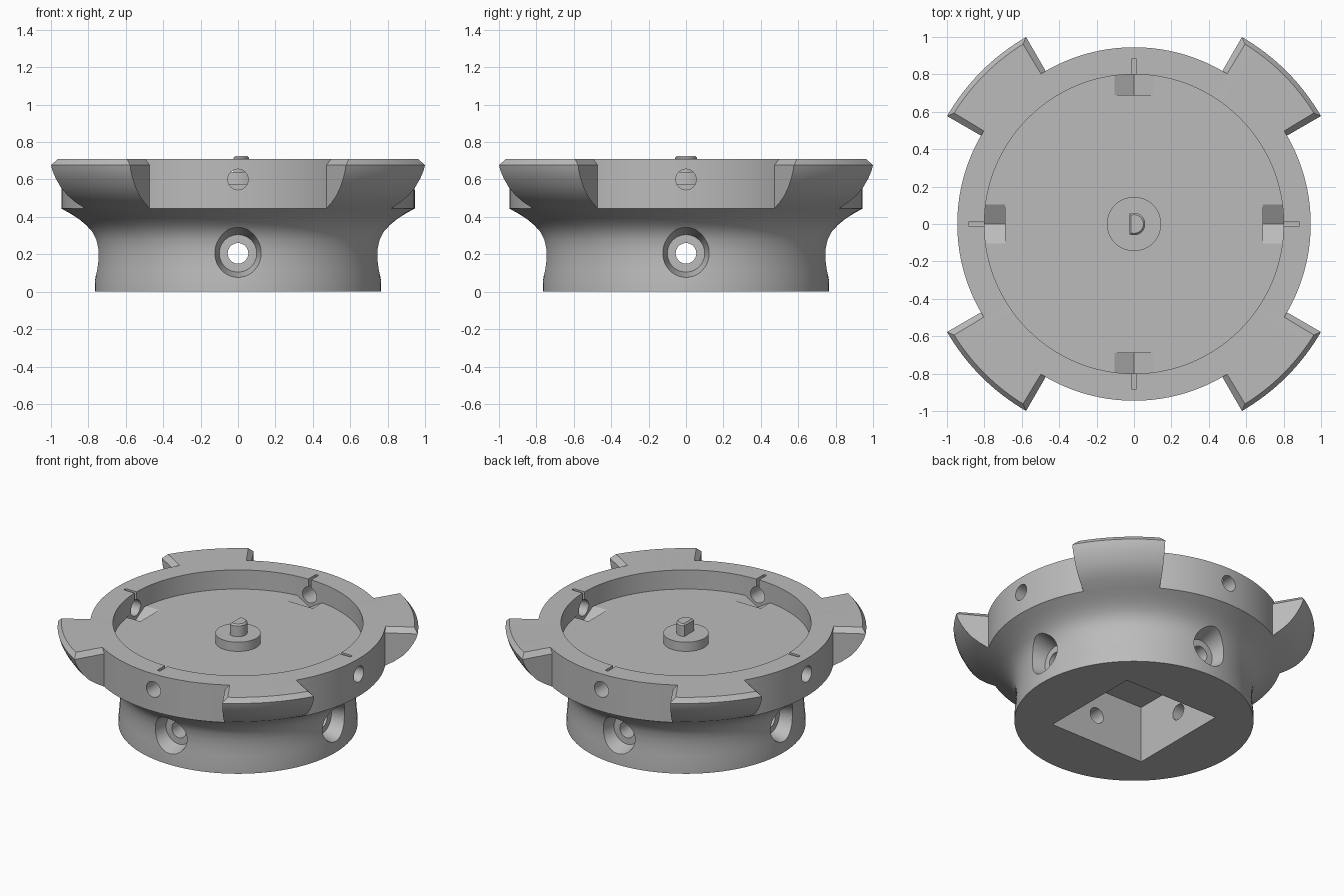
import bpy, bmesh
from math import radians, pi, cos, sin, acos
from mathutils import Matrix

cube = bpy.data.objects.get("Cube")
if cube:
    bpy.data.objects.remove(cube, do_unlink=True)

grey = bpy.data.materials.new("plain_grey")
grey.use_nodes = True
colour = (0.5, 0.5, 0.5, 1)
grey.diffuse_color = colour
grey.node_tree.nodes["Principled BSDF"].inputs["Base Color"].default_value = colour


def finish(name, bm):
    bmesh.ops.remove_doubles(bm, verts=bm.verts, dist=1e-4)
    bmesh.ops.recalc_face_normals(bm, faces=bm.faces)
    mesh = bpy.data.meshes.new(name)
    bm.to_mesh(mesh)
    bm.free()
    ob = bpy.data.objects.new(name, mesh)
    bpy.context.collection.objects.link(ob)
    mesh.materials.append(grey)
    return ob


def smooth(ob):
    bpy.ops.object.select_all(action='DESELECT')
    bpy.context.view_layer.objects.active = ob
    ob.select_set(True)
    bpy.ops.object.shade_smooth_by_angle(angle=radians(25))


def lathe(name, profile, steps=128):
    """Revolve an (r, z) profile whose ends lie on the axis."""
    bm = bmesh.new()
    vs = [bm.verts.new((r, 0, z)) for r, z in profile]
    es = [bm.edges.new(p) for p in zip(vs, vs[1:])]
    bmesh.ops.spin(bm, geom=vs + es, cent=(0, 0, 0), axis=(0, 0, 1),
                   angle=2 * pi, steps=steps)
    return finish(name, bm)


def prism(name, points, vec, matrix=Matrix()):
    """Extrude a flat outline along vec."""
    bm = bmesh.new()
    face = bm.faces.new([bm.verts.new(p) for p in points])
    ext = bmesh.ops.extrude_face_region(bm, geom=[face], use_keep_orig=True)
    moved = [g for g in ext["geom"] if isinstance(g, bmesh.types.BMVert)]
    bmesh.ops.translate(bm, verts=moved, vec=vec)
    bmesh.ops.transform(bm, matrix=matrix, verts=bm.verts)
    return finish(name, bm)


def radial_cone(name, r1, r2, d1, d2, z, turn):
    """Round cutter running outward from d1 to d2."""
    bm = bmesh.new()
    place = turn @ Matrix.Translation(((d1 + d2) / 2, 0, z)) @ Matrix.Rotation(pi / 2, 4, 'Y')
    bmesh.ops.create_cone(bm, cap_ends=True, segments=48, radius1=r1, radius2=r2,
                          depth=d2 - d1, matrix=place)
    return finish(name, bm)


def combine(target, tool, operation):
    mod = target.modifiers.new("combine", 'BOOLEAN')
    mod.operation, mod.object, mod.solver = operation, tool, 'EXACT'
    bpy.context.view_layer.objects.active = target
    bpy.ops.object.modifier_apply(modifier=mod.name)
    bpy.data.objects.remove(tool, do_unlink=True)


TOP, FLOOR, RIM = 0.71, 0.575, 0.945

# Waisted body with a shallow round tray on top
body = lathe("body", [
    (0, 0), (0.765, 0), (0.764, 0.06), (0.758, 0.12), (0.755, 0.18), (0.757, 0.23),
    (0.765, 0.28), (0.782, 0.32), (0.81, 0.355), (0.85, 0.388), (0.895, 0.417),
    (RIM, 0.445), (RIM, TOP), (0.8, TOP), (0.8, FLOOR), (0, FLOOR)])


# Corner lugs with chamfered top edges
def lug(angle):
    bm = bmesh.new()
    outline = [(0.85, TOP), (0.85, 0.445), (RIM, 0.445), (1.005, 0.479), (1.055, 0.516),
               (1.095, 0.56), (1.125, 0.605), (1.145, 0.645), (1.163, TOP)]
    vs = [bm.verts.new((r * cos(angle), r * sin(angle), z)) for r, z in outline]
    es = [bm.edges.new(p) for p in zip(vs, vs[1:] + vs[:1])]
    bmesh.ops.spin(bm, geom=vs + es, cent=(0, 0, 0), axis=(0, 0, 1),
                   angle=radians(30), steps=16)
    bmesh.ops.holes_fill(bm, edges=bm.edges, sides=0)
    bmesh.ops.recalc_face_normals(bm, faces=bm.faces)
    edges = []
    for e in bm.edges:
        level = all(abs(v.co.z - TOP) < 1e-4 for v in e.verts)
        outer = max(v.co.xy.length for v in e.verts) > 1.1
        if level and outer and e.calc_face_angle(0) > 1:
            edges.append(e)
    bmesh.ops.bevel(bm, geom=edges, offset=0.033, segments=1, affect='EDGES')
    return finish("lug", bm)


for i in range(4):
    combine(body, lug(radians(30 + 90 * i)), 'UNION')

# Square socket under the base
s = 0.37
combine(body, prism("socket", [(-s, -s, -0.1), (s, -s, -0.1), (s, s, -0.1), (-s, s, -0.1)],
                    (0, 0, 0.5)), 'DIFFERENCE')

# Screw holes, countersinks, tray notches and slots on all four sides
for i in range(4):
    turn = Matrix.Rotation(i * pi / 2, 4, 'Z')
    cutters = [
        radial_cone("base_hole", 0.055, 0.055, 0.2, 1.0, 0.205, turn),
        radial_cone("countersink", 0.1, 0.167, 0.66, 0.9, 0.205, turn),
        radial_cone("rim_hole", 0.055, 0.055, 0.74, 1.1, 0.6, turn),
        prism("notch", [(0.69, -0.105, FLOOR), (0.69, 0, FLOOR - 0.06),
                        (0.69, 0.105, FLOOR), (0.69, 0, FLOOR + 0.02)],
              (0.11, 0, 0), turn),
        prism("slot", [(0.77, -0.011, 0.6), (0.885, -0.011, 0.6),
                       (0.885, 0.011, 0.6), (0.77, 0.011, 0.6)], (0, 0, 0.2), turn),
    ]
    for tool in cutters:
        combine(body, tool, 'DIFFERENCE')
smooth(body)

# Central boss
boss = lathe("boss", [(0, FLOOR - 0.02), (0.145, FLOOR - 0.02), (0.145, 0.64), (0, 0.64)], 64)
smooth(boss)

# D-shaped drive pin with a chamfered tip
radius, flat = 0.06, -0.025
limit = acos(flat / radius)
arc = [-limit + 2 * limit * k / 32 for k in range(33)]
pin = prism("drive_pin", [(radius * cos(a), radius * sin(a), 0.62) for a in arc], (0, 0, 0.105))
bm = bmesh.new()
bm.from_mesh(pin.data)
tip = [e for e in bm.edges if all(v.co.z > 0.72 for v in e.verts)]
bmesh.ops.bevel(bm, geom=tip, offset=0.01, segments=1, affect='EDGES')
bm.to_mesh(pin.data)
bm.free()
smooth(pin)
